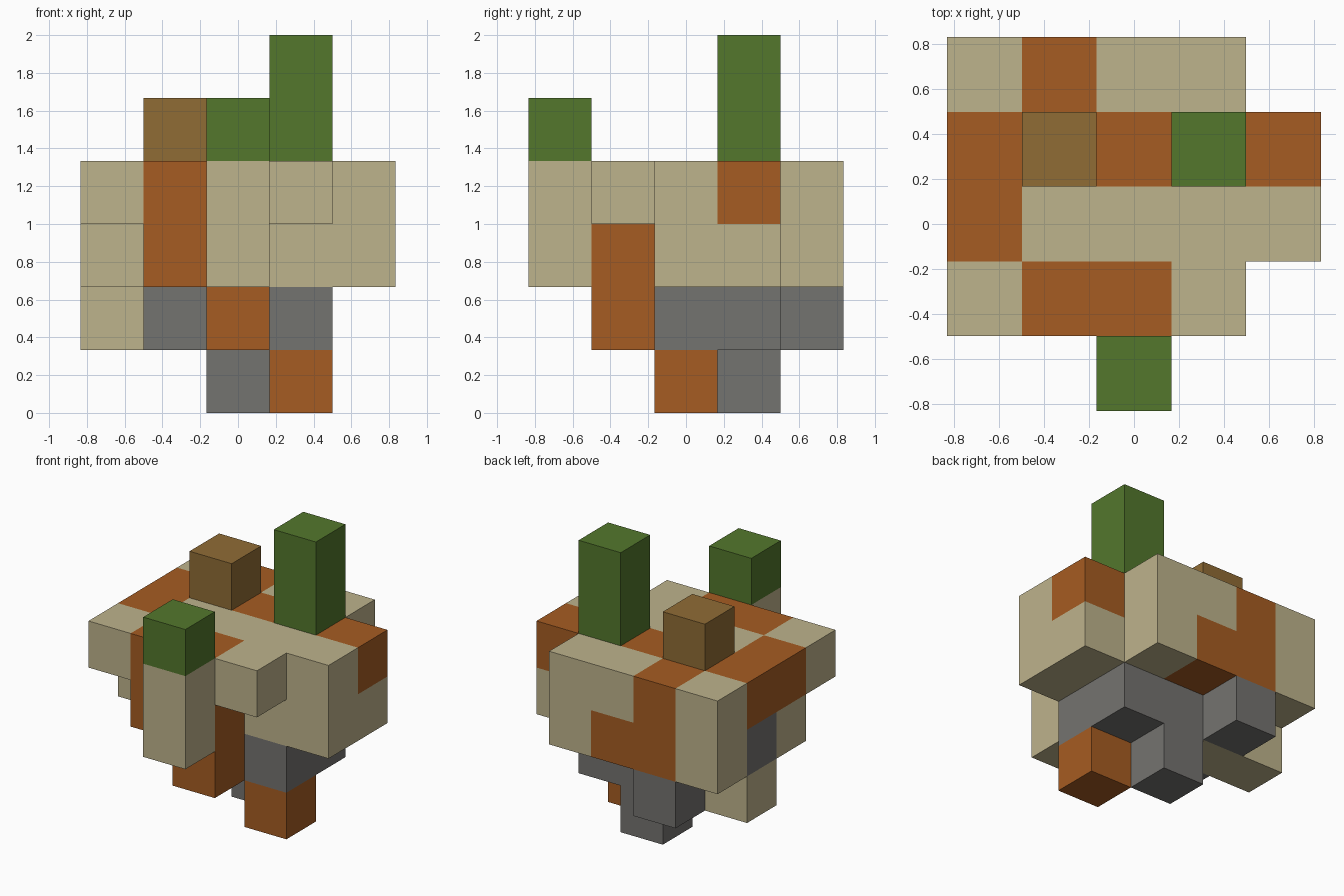
import bpy
import bmesh
from mathutils import Vector

cube = bpy.data.objects.get("Cube")
if cube:
    bpy.data.objects.remove(cube, do_unlink=True)

CELL = 1 / 3

# Block layers from the ground up; rows run front to back, letters right to left
LAYERS = [
    ["", "", "...R.", "..G..", ""],
    ["", "..R..", ".GGG.", "TTGG.", ".G..."],
    ["..T..", ".RR..", "TTTTT", "GTTTT", "TRRT."],
    ["..T..", "TRRT.", "RTTTT", "RRRRR", "TRTT."],
    ["..L..", "", "", ".B.L.", ""],
    ["", "", "", "...L.", ""],
]

# Letter: part name, material name, sRGB colour
PARTS = {
    "G": ("stone_blocks", "stone grey", (116, 115, 112)),
    "R": ("rust_blocks", "rust orange", (166, 92, 34)),
    "T": ("sand_blocks", "sand", (190, 179, 140)),
    "L": ("leaf_posts", "leaf green", (83, 119, 44)),
    "B": ("wood_block", "wood brown", (144, 108, 53)),
}


def linear(c):
    c /= 255
    return c / 12.92 if c <= 0.04045 else ((c + 0.055) / 1.055) ** 2.4


def make_material(name, rgb):
    colour = [linear(c) for c in rgb] + [1]
    mat = bpy.data.materials.new(name)
    mat.use_nodes = True
    mat.diffuse_color = colour
    mat.node_tree.nodes["Principled BSDF"].inputs["Base Color"].default_value = colour
    return mat


blocks = {(x, y, z): letter
          for z, layer in enumerate(LAYERS)
          for y, row in enumerate(layer)
          for x, letter in enumerate(row) if letter != "."}


def outer_faces(bm, cell):
    """Add the sides of one block that do not touch another block."""
    centre = Vector(cell) + Vector((-2, -2, 0.5))
    for axis in range(3):
        for sign in (-1, 1):
            n = Vector((0, 0, 0))
            n[axis] = sign
            if tuple(int(a + b) for a, b in zip(cell, n)) in blocks:
                continue
            u = Vector((0, 0, 0))
            u[(axis + 1) % 3] = 1
            v = n.cross(u)
            corners = (-u - v, u - v, u + v, v - u)
            bm.faces.new([bm.verts.new((centre + (n + c) / 2) * CELL) for c in corners])


# One object for each kind of block
for letter, (part, mat_name, rgb) in PARTS.items():
    bm = bmesh.new()
    for cell, kind in blocks.items():
        if kind == letter:
            outer_faces(bm, cell)
    bmesh.ops.remove_doubles(bm, verts=bm.verts, dist=0.001)
    mesh = bpy.data.meshes.new(part)
    bm.to_mesh(mesh)
    bm.free()
    mesh.materials.append(make_material(mat_name, rgb))
    bpy.context.collection.objects.link(bpy.data.objects.new(part, mesh))
